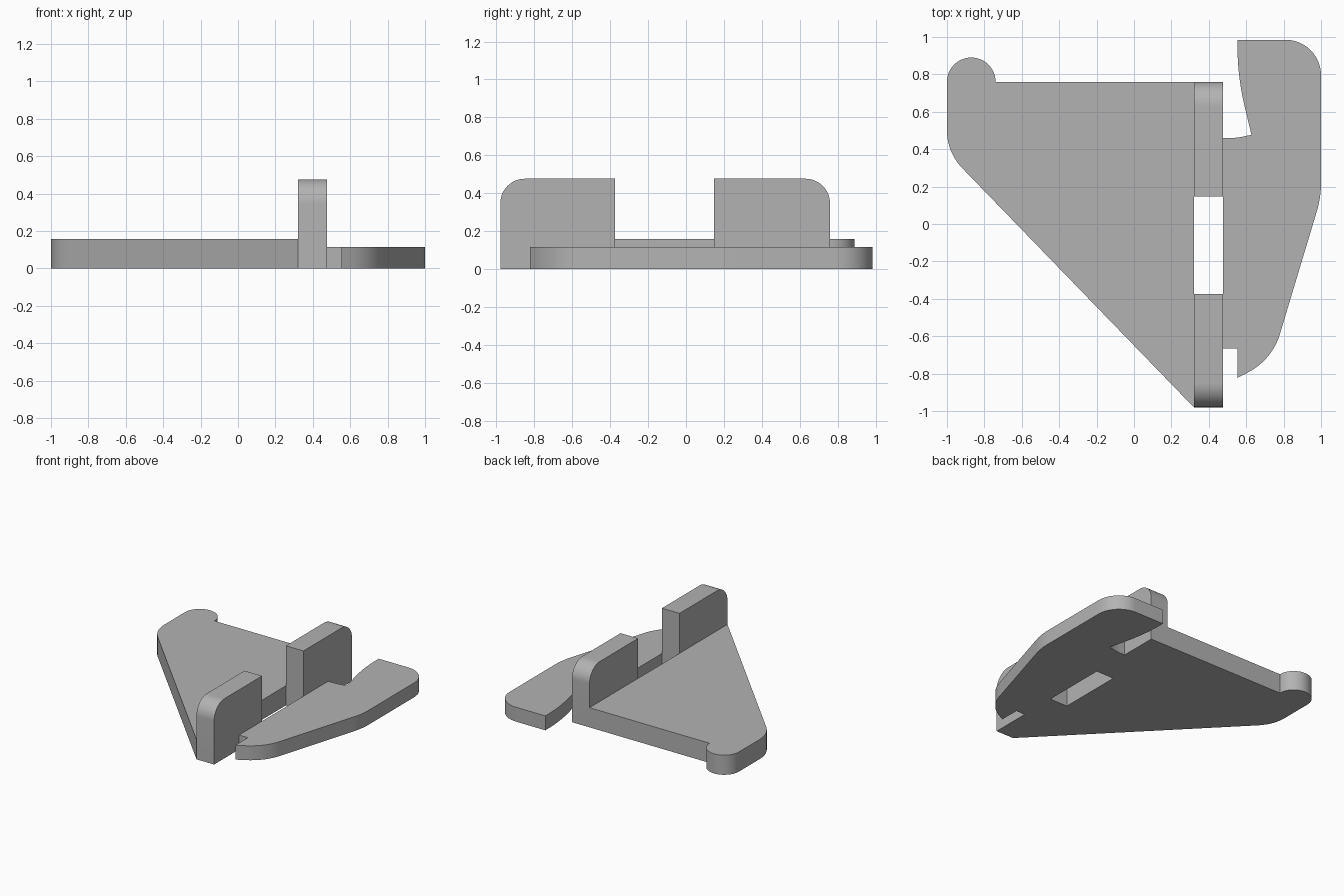
import bpy, bmesh, math
from mathutils import Vector

cube = bpy.data.objects.get("Cube")
if cube:
    bpy.data.objects.remove(cube, do_unlink=True)

# One plain grey
grey = bpy.data.materials.new("plain_grey")
grey.use_nodes = True
colour = (0.45, 0.45, 0.45, 1)
grey.diffuse_color = colour
grey.node_tree.nodes["Principled BSDF"].inputs["Base Color"].default_value = colour


def rounded(corners, steps=12):
    """Outline through (a, b, radius) corners, each with a tangent arc."""
    points = []

    def add(p):
        if not points or (p - points[-1]).length > 1e-4:
            points.append(p)

    for i, (a, b, r) in enumerate(corners):
        here = Vector((a, b))
        if r == 0:
            add(here)
            continue
        to_prev = (Vector(corners[i - 1][:2]) - here).normalized()
        to_next = (Vector(corners[(i + 1) % len(corners)][:2]) - here).normalized()
        half = to_prev.angle(to_next) / 2
        centre = here + (to_prev + to_next).normalized() * (r / math.sin(half))
        reach = r / math.tan(half)
        start = here + to_prev * reach - centre
        end = here + to_next * reach - centre
        sweep = start.angle(end)
        for k in range(steps + 1):
            t = k / steps
            add(centre + (start * math.sin((1 - t) * sweep)
                          + end * math.sin(t * sweep)) / math.sin(sweep))
    return points


def prism(name, corners, low, high, place):
    """Extrude a rounded outline from low to high."""
    bm = bmesh.new()
    outline = rounded(corners)
    face = bm.faces.new([bm.verts.new(place(p.x, p.y, low)) for p in outline])
    shift = Vector(place(0, 0, high)) - Vector(place(0, 0, low))
    top = bmesh.ops.extrude_face_region(bm, geom=[face], use_keep_orig=True)["geom"]
    bmesh.ops.translate(bm, vec=shift,
                        verts=[g for g in top if isinstance(g, bmesh.types.BMVert)])
    bmesh.ops.recalc_face_normals(bm, faces=bm.faces)
    mesh = bpy.data.meshes.new(name)
    bm.to_mesh(mesh)
    bm.free()
    mesh.materials.append(grey)
    obj = bpy.data.objects.new(name, mesh)
    bpy.context.collection.objects.link(obj)
    bpy.ops.object.select_all(action="DESELECT")
    obj.select_set(True)
    bpy.context.view_layer.objects.active = obj
    bpy.ops.object.shade_smooth_by_angle(angle=math.radians(30))
    return obj


def flat(a, b, h):
    return (a, b, h)


def upright(a, b, h):
    return (h, a, b)


inner, outer = 0.32, 0.475

# Triangular plate with a round lobe at the back right corner
prism("triangular_plate", [
    (inner, -0.98, 0), (inner, 0.76, 0), (-0.74, 0.76, 0),
    (-0.74, 0.89, 0.13), (-1, 0.89, 0.13), (-1, 0.383, 0.29),
], 0, 0.157, flat)

# Two upright tabs, each rounded at its outer top corner
for name, end, gap in (("front_tab", -0.98, -0.375), ("back_tab", 0.76, 0.147)):
    prism(name, [(end, 0, 0), (end, 0.476, 0.13), (gap, 0.476, 0), (gap, 0, 0)],
          inner, outer, upright)

# Thinner side plate with a hooked back end
prism("side_plate", [
    (outer, -0.665, 0), (0.553, -0.665, 0), (0.553, -0.823, 0),
    (0.739, -0.725, 0.34), (1, 0.143, 0.55), (1, 0.985, 0.19),
    (0.553, 0.985, 0), (0.553, 0.79, 1.4), (0.628, 0.477, 0),
    (0.55, 0.46, 0.3), (outer, 0.46, 0),
], 0, 0.115, flat)
